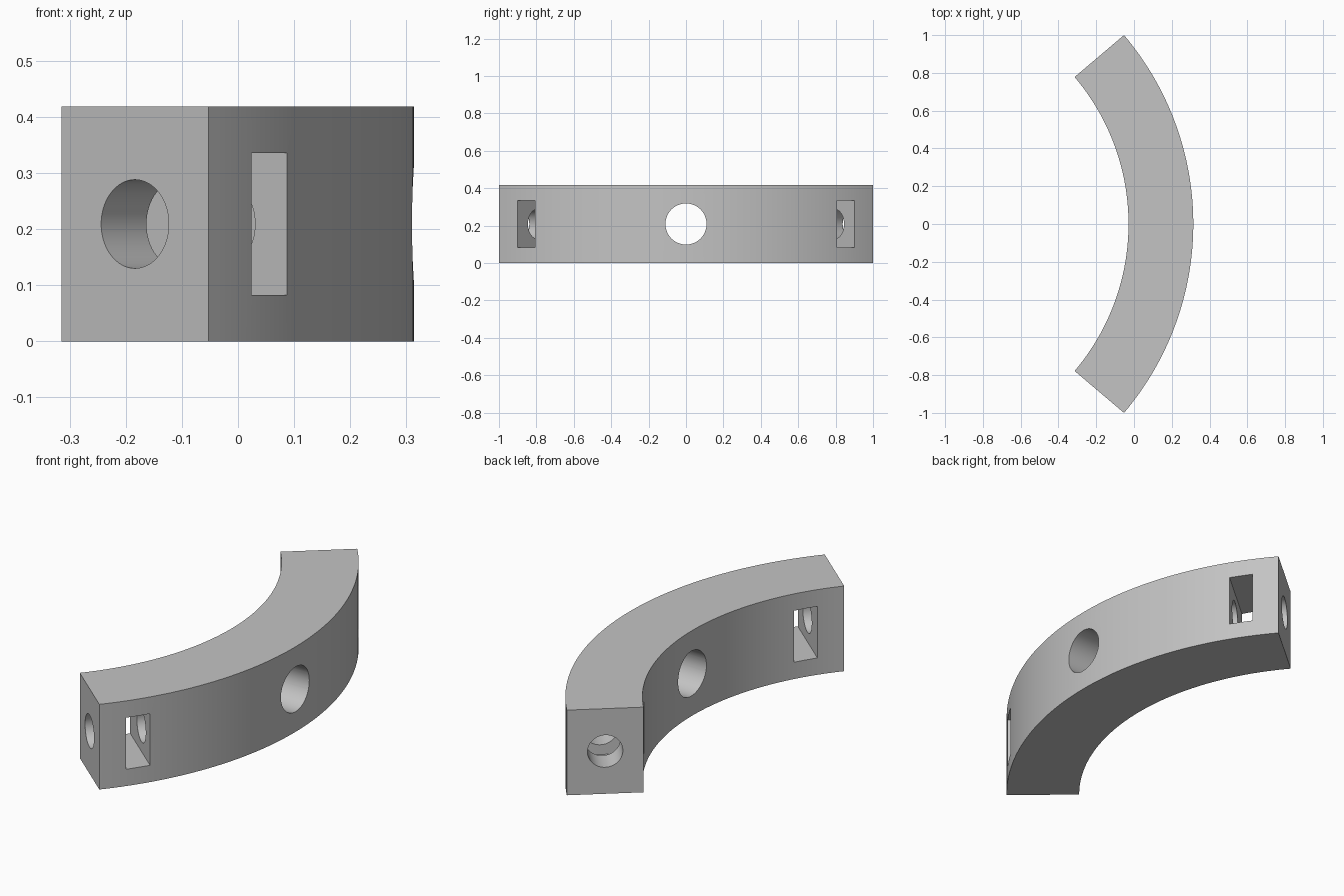
import bpy, bmesh
from math import radians, sin, cos, pi
from mathutils import Matrix, Vector

cube = bpy.data.objects.get("Cube")
if cube:
    bpy.data.objects.remove(cube, do_unlink=True)

OUTER, INNER, HALF = 1.546, 1.203, radians(40.3)
HEIGHT, MID_Z = 0.418, 0.209
CENTRE_X = -1.232          # arc centre
STEPS = 64

grey = bpy.data.materials.new("light grey")
grey.use_nodes = True
grey.diffuse_color = (0.55, 0.55, 0.55, 1)
grey.node_tree.nodes["Principled BSDF"].inputs["Base Color"].default_value = (0.55, 0.55, 0.55, 1)


def make_object(name, bm):
    bmesh.ops.recalc_face_normals(bm, faces=bm.faces)
    mesh = bpy.data.meshes.new(name)
    bm.to_mesh(mesh)
    bm.free()
    mesh.materials.append(grey)
    obj = bpy.data.objects.new(name, mesh)
    bpy.context.collection.objects.link(obj)
    return obj


def cut(target, name, bm):
    cutter = make_object(name, bm)
    cutter.hide_render = True
    mod = target.modifiers.new(name, 'BOOLEAN')
    mod.operation = 'DIFFERENCE'
    mod.solver = 'EXACT'
    mod.object = cutter
    bpy.context.view_layer.objects.active = target
    bpy.ops.object.modifier_apply(modifier=mod.name)
    bpy.data.objects.remove(cutter, do_unlink=True)


def cylinder(radius, length, matrix):
    bm = bmesh.new()
    bmesh.ops.create_cone(bm, cap_ends=True, segments=64, radius1=radius,
                          radius2=radius, depth=length, matrix=matrix)
    return bm


# Curved bar: arc outline extruded upwards
bm = bmesh.new()
angles = [-HALF + 2 * HALF * i / STEPS for i in range(STEPS + 1)]
outline = [(OUTER, a) for a in angles] + [(INNER, a) for a in reversed(angles)]
base = bm.faces.new([bm.verts.new((CENTRE_X + r * cos(a), r * sin(a), 0)) for r, a in outline])
top = bmesh.ops.extrude_face_region(bm, geom=[base])
bmesh.ops.translate(bm, vec=(0, 0, HEIGHT),
                    verts=[v for v in top["geom"] if isinstance(v, bmesh.types.BMVert)])
bar = make_object("curved_bar", bm)

# Round hole through the middle
cut(bar, "middle_hole", cylinder(0.11, 1, Matrix.Translation((0.14, 0, MID_Z)) @ Matrix.Rotation(pi / 2, 4, 'Y')))

# Each end: a bolt hole running inwards and a slot crossing it
MID_R = (OUTER + INNER) / 2
HOLE_DEPTH, SLOT_NEAR, SLOT_FAR = 0.36, 0.125, 0.238
for side, label in ((-1, "front"), (1, "back")):
    a = side * HALF
    radial = Vector((cos(a), sin(a), 0))
    inward = Vector((sin(a), -cos(a), 0)) * side
    end = Vector((CENTRE_X, 0, MID_Z)) + radial * MID_R
    turn = Matrix.Rotation(a, 4, 'Z')

    start = 0.1            # cutter overshoot outside the end face
    hole = Matrix.Translation(end + inward * (HOLE_DEPTH - start) / 2) @ turn @ Matrix.Rotation(pi / 2, 4, 'X')
    cut(bar, label + "_bolt_hole", cylinder(0.079, HOLE_DEPTH + start, hole))

    slot = bmesh.new()
    size = Matrix.Diagonal((0.8, SLOT_FAR - SLOT_NEAR, 0.253, 1))
    place = Matrix.Translation(end + inward * (SLOT_NEAR + SLOT_FAR) / 2)
    bmesh.ops.create_cube(slot, size=1, matrix=place @ turn @ size)
    cut(bar, label + "_slot", slot)

# Smooth curved walls, crisp edges
bpy.ops.object.select_all(action='DESELECT')
bar.select_set(True)
bpy.context.view_layer.objects.active = bar
bpy.ops.object.shade_smooth_by_angle(angle=radians(30))
